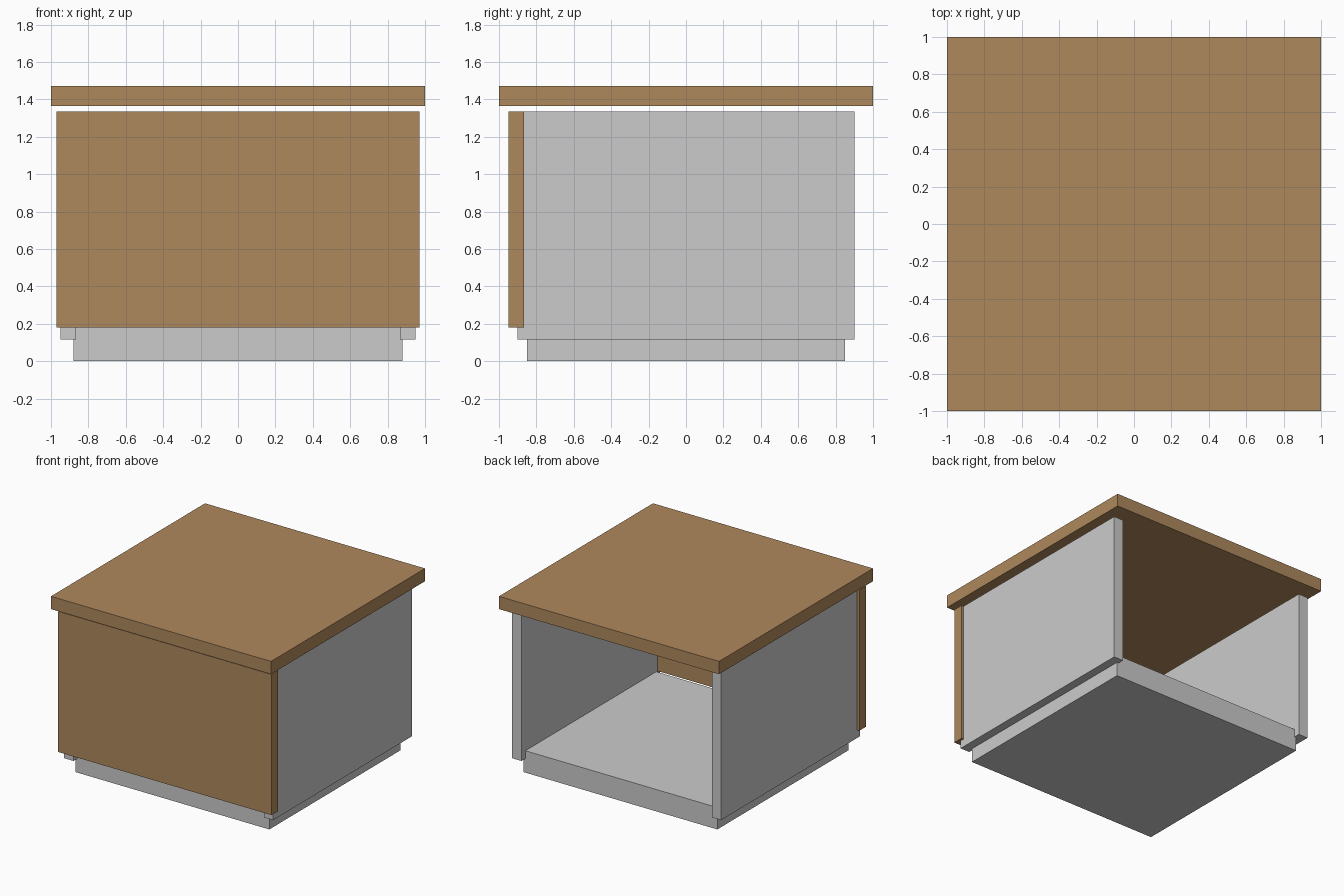
import bpy

if "Cube" in bpy.data.objects:
    bpy.data.objects.remove(bpy.data.objects["Cube"])

wood = bpy.data.materials.new("wood")
wood.diffuse_color = (0.43, 0.25, 0.11, 1)
wood.use_nodes = True
wood.node_tree.nodes["Principled BSDF"].inputs["Base Color"].default_value = wood.diffuse_color


def box(name, x, y, z, mat=None):
    """Axis-aligned box from (min, max) ranges."""
    ranges = (x, y, z)
    bpy.ops.mesh.primitive_cube_add(size=1)
    ob = bpy.context.object
    ob.name = name
    ob.location = [(a + b) / 2 for a, b in ranges]
    ob.scale = [b - a for a, b in ranges]
    bpy.ops.object.transform_apply(location=True, rotation=True, scale=True)
    if mat:
        ob.data.materials.append(mat)
    return ob


# Floor slab that the cabinet stands on
box("base", (-0.88, 0.88), (-0.85, 0.85), (0, 0.18))

# Side panel, mirrored to the other side
side = box("side_panels", (0.865, 0.95), (-0.90, 0.90), (0.115, 1.335))
side.modifiers.new("mirror", 'MIRROR').use_axis[0] = True

# Wooden front panel
box("front_panel", (-0.97, 0.97), (-0.95, -0.865), (0.18, 1.335), wood)

# Wooden worktop, raised by a narrow gap
box("worktop", (-1, 1), (-1, 1), (1.365, 1.47), wood)
